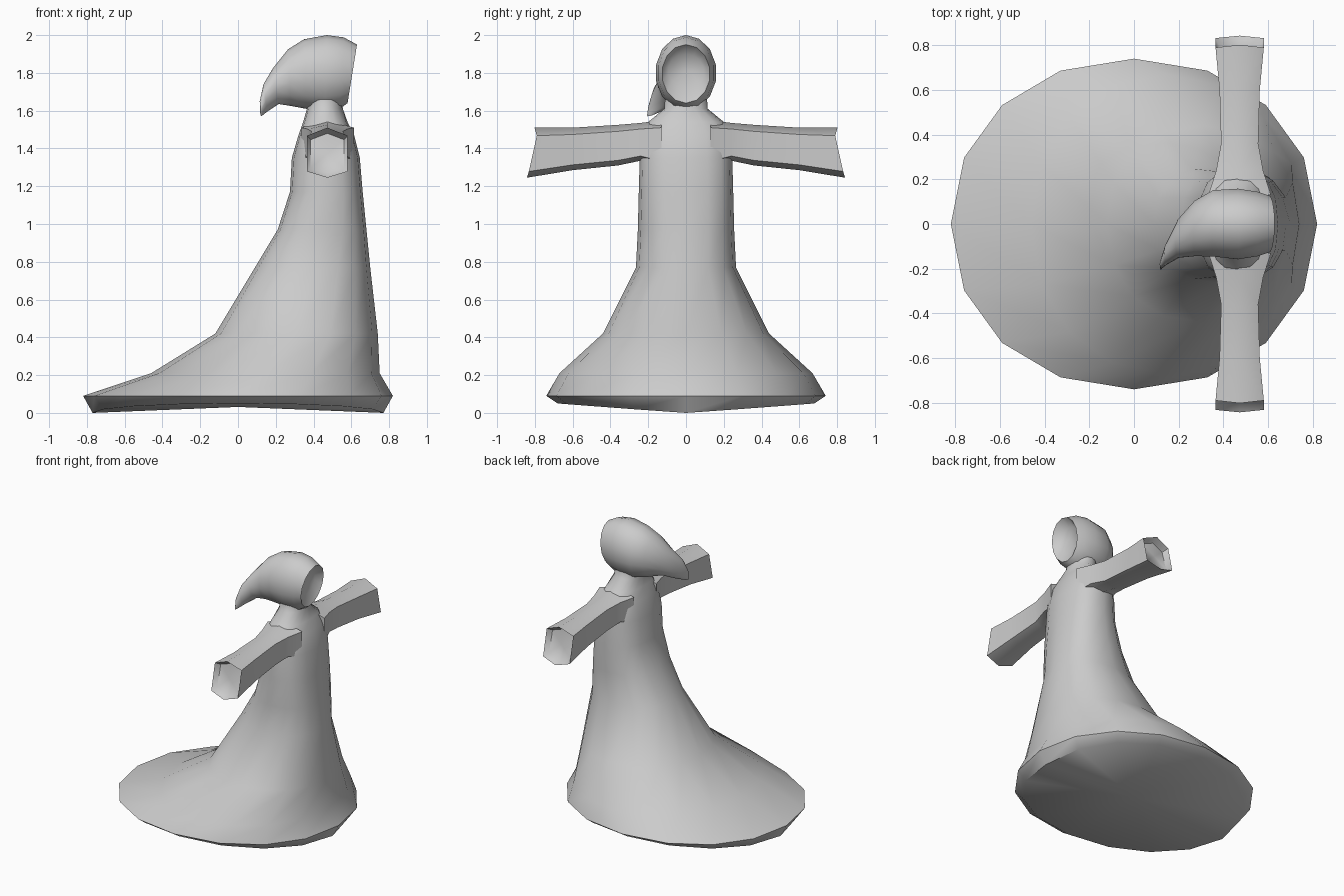
import bpy, bmesh
from math import sin, cos, pi, copysign
from mathutils import Vector


def loft(name, rings, angle):
    """Skin a list of closed point rings and close both ends with fans."""
    bm = bmesh.new()
    loops = [[bm.verts.new(p) for p in r] for r in rings]
    n = len(loops[0])
    for a, b in zip(loops, loops[1:]):
        for i in range(n):
            j = (i + 1) % n
            bm.faces.new((a[i], a[j], b[j], b[i]))
    for lp in (loops[0], loops[-1]):
        c = bm.verts.new(sum((v.co for v in lp), Vector()) / n)
        for i in range(n):
            bm.faces.new((lp[i], lp[(i + 1) % n], c))
    bmesh.ops.recalc_face_normals(bm, faces=bm.faces[:])
    me = bpy.data.meshes.new(name)
    bm.to_mesh(me)
    bm.free()
    ob = bpy.data.objects.new(name, me)
    bpy.context.collection.objects.link(ob)
    bpy.ops.object.select_all(action='DESELECT')
    ob.select_set(True)
    bpy.context.view_layer.objects.active = ob
    bpy.ops.object.shade_smooth_by_angle(angle=angle)
    return ob


def spow(v, e):
    return copysign(abs(v) ** e, v)


# Robe: z, left x, right x, half depth in y, roundness, lift at the sides
robe_rows = [
    (0.00, -0.77, 0.77, 0.68, 0.95, 0.05),
    (0.09, -0.82, 0.82, 0.74, 0.95, 0),
    (0.21, -0.46, 0.75, 0.67, 0.95, 0),
    (0.42, -0.12, 0.74, 0.44, 0.90, 0),
    (0.77, 0.09, 0.70, 0.265, 0.85, 0),
    (0.97, 0.21, 0.68, 0.255, 0.80, 0),
    (1.17, 0.275, 0.66, 0.25, 0.80, 0),
    (1.35, 0.285, 0.645, 0.245, 0.80, 0),
    (1.47, 0.32, 0.615, 0.235, 0.80, 0),
    (1.54, 0.345, 0.58, 0.20, 0.85, 0),
    (1.61, 0.365, 0.555, 0.115, 1.0, 0),
    (1.68, 0.37, 0.55, 0.11, 1.0, 0),
]
N = 16
rings = []
for z, x0, x1, d, e, lift in robe_rows:
    ring = []
    for i in range(N):
        c, s = cos(2 * pi * i / N), sin(2 * pi * i / N)
        ring.append(((x0 + x1) / 2 + (x1 - x0) / 2 * spow(c, e),
                     d * spow(s, e), z + lift * abs(s)))
    rings.append(ring)
loft("robe", rings, 1.0)

# Sleeves: y, half width in x, bottom z, top z, slant of the ring
sleeve_rows = [
    (0.13, 0.14, 1.30, 1.55, 0),
    (0.24, 0.105, 1.335, 1.535, 0),
    (0.36, 0.083, 1.31, 1.525, 0),
    (0.60, 0.09, 1.285, 1.51, 0),
    (0.79, 0.108, 1.245, 1.51, 1),
    (0.75, 0.088, 1.27, 1.48, 1),
]
# Section: x factor, z factor, y slant at the mouth
section = [(0, 1, 0.012), (1, 0.68, 0), (1, -0.75, 0.042),
           (0, -1, 0.053), (-1, -0.75, 0.042), (-1, 0.68, 0)]
for side, label in ((1, "left"), (-1, "right")):
    rings = [[(0.473 + hx * a, side * (y + k * s),
               (zb + zt) / 2 + (zt - zb) / 2 * b) for a, b, s in section]
             for y, hx, zb, zt, k in sleeve_rows]
    loft("sleeve_" + label, rings, 1.1)

# Hood: top (x, z), bottom (x, z), centre y, half width; first ring is the face recess
hood_rows = [
    (0.565, 1.90, 0.555, 1.72, 0, 0.095),
    (0.63, 1.95, 0.58, 1.64, 0, 0.128),
    (0.56, 1.988, 0.54, 1.61, 0, 0.148),
    (0.47, 2.00, 0.46, 1.60, 0, 0.162),
    (0.35, 1.978, 0.36, 1.61, 0.003, 0.152),
    (0.265, 1.925, 0.28, 1.625, -0.02, 0.127),
    (0.185, 1.825, 0.215, 1.635, -0.065, 0.088),
    (0.135, 1.74, 0.155, 1.595, -0.135, 0.048),
    (0.115, 1.65, 0.13, 1.575, -0.18, 0.02),
    (0.118, 1.58, 0.122, 1.57, -0.202, 0.004),
]
M = 14
rings = []
for ax, az, bx, bz, cy, w in hood_rows:
    rings.append([((ax + bx) / 2 + (ax - bx) / 2 * cos(2 * pi * i / M),
                   cy + w * sin(2 * pi * i / M),
                   (az + bz) / 2 + (az - bz) / 2 * cos(2 * pi * i / M))
                  for i in range(M)])
loft("hood", rings, 1.0)
